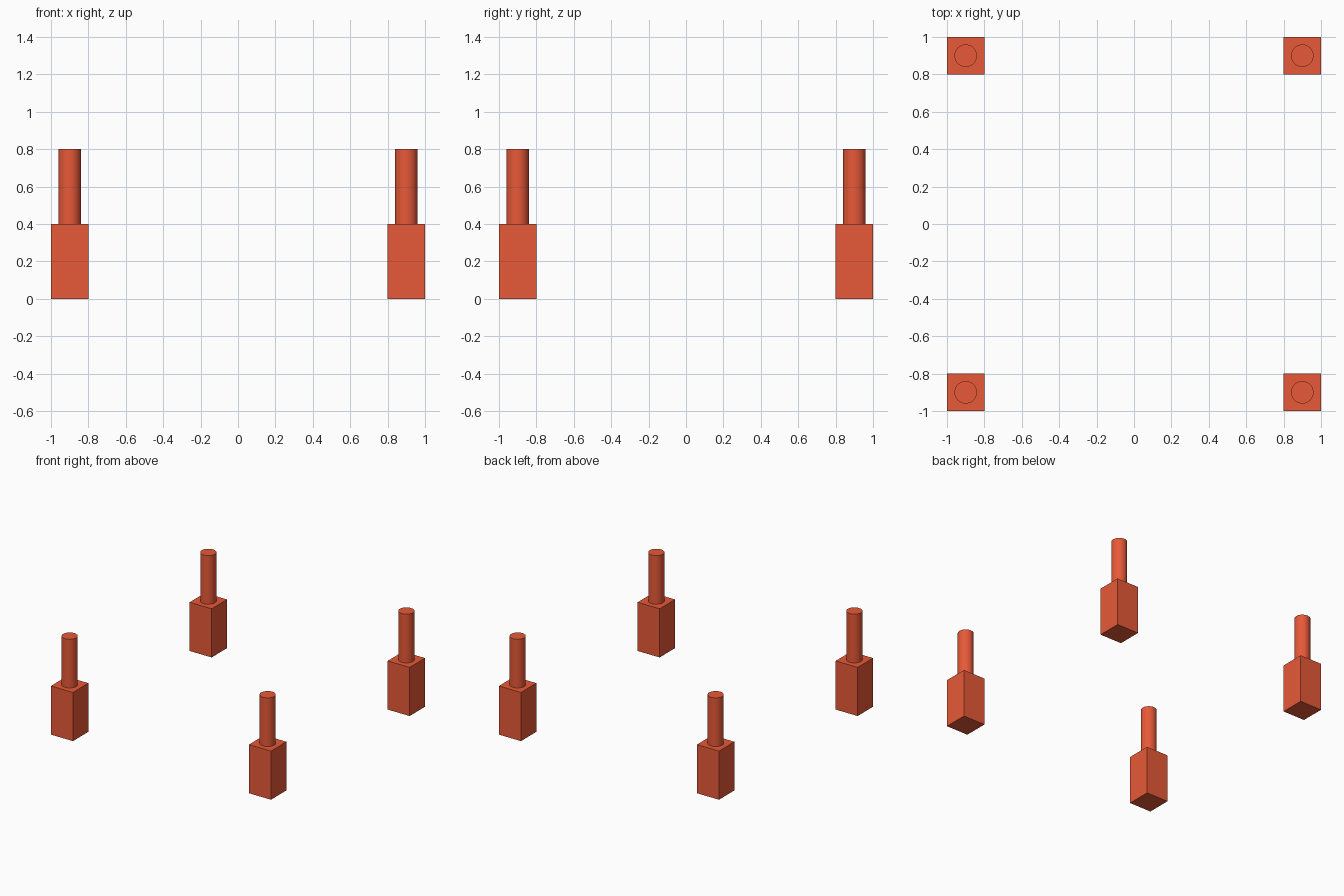
import bpy
import math

if "Cube" in bpy.data.objects:
    bpy.data.objects.remove(bpy.data.objects["Cube"])

mat = bpy.data.materials.new("orange_red")
mat.diffuse_color = (0.8, 0.1, 0.04, 1)
mat.use_nodes = True
mat.node_tree.nodes["Principled BSDF"].inputs["Base Color"].default_value = mat.diffuse_color


def finish(name):
    obj = bpy.context.object
    obj.name = name
    obj.data.materials.append(mat)
    return obj


# Four corner posts: square block with a round peg standing on top
for y, depth in ((-0.9, "front"), (0.9, "back")):
    for x, side in ((-0.9, "left"), (0.9, "right")):
        bpy.ops.mesh.primitive_cube_add(size=1, location=(x, y, 0.2))
        block = finish(f"{depth}_{side}_block")
        block.scale = (0.2, 0.2, 0.4)
        bpy.ops.object.transform_apply(location=False, rotation=False, scale=True)

        bpy.ops.mesh.primitive_cylinder_add(vertices=48, radius=0.06, depth=0.4,
                                            location=(x, y, 0.6))
        finish(f"{depth}_{side}_peg")
        bpy.ops.object.shade_smooth_by_angle(angle=math.radians(30))
